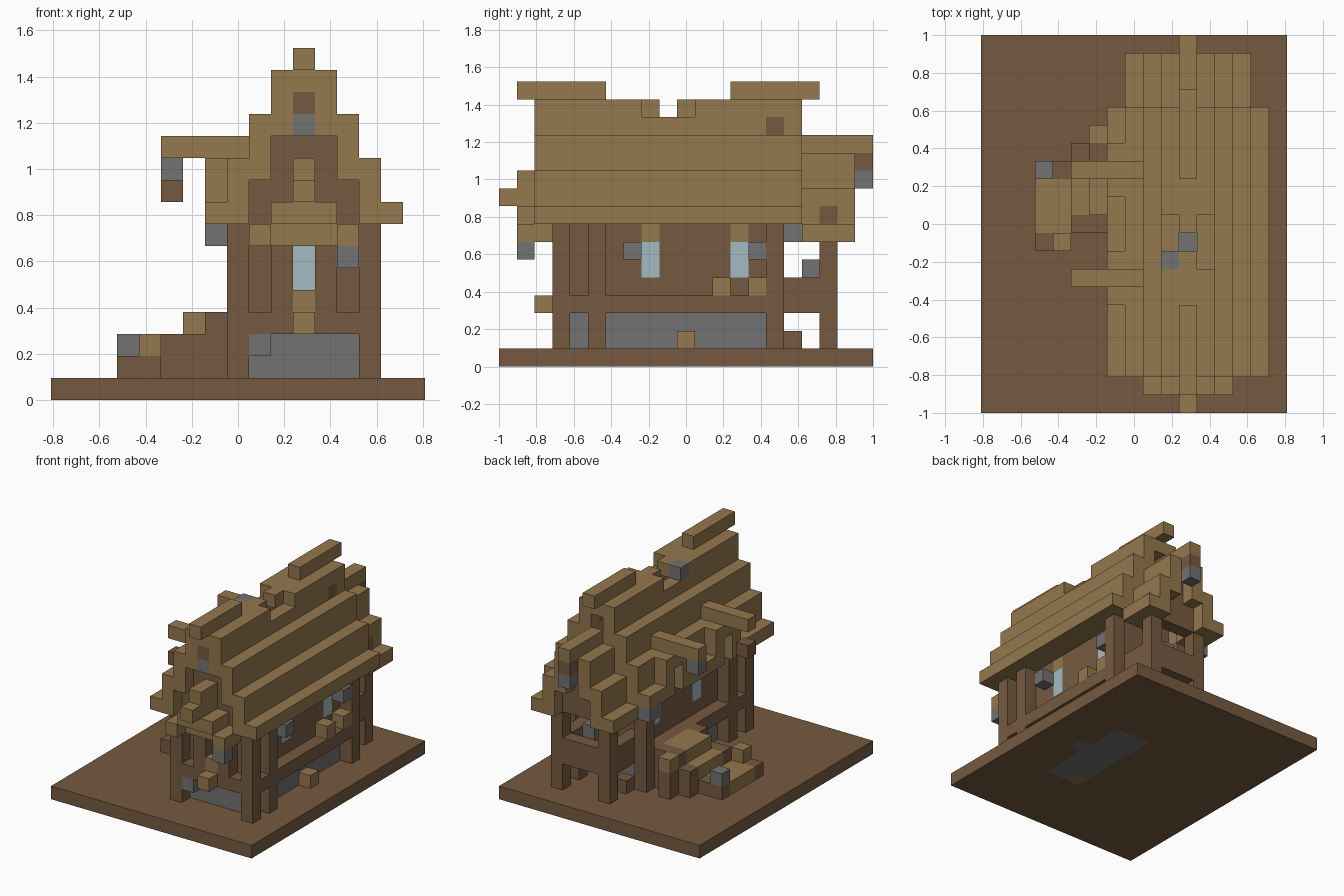
import bpy, bmesh
from mathutils import Vector

if "Cube" in bpy.data.objects:
    bpy.data.objects.remove(bpy.data.objects["Cube"])

U = 2 / 21                      # block size
NX, NY = 17, 21                 # base size in blocks
CX = 11                         # column of the roof ridge
COLOURS = {
    "brown_timber": (0.181, 0.102, 0.051),
    "tan_planks": (0.296, 0.188, 0.076),
    "grey_stone": (0.170, 0.170, 0.170),
    "pale_glass": (0.361, 0.497, 0.552),
}
BROWN, TAN, STONE, GLASS = range(4)
materials = []
for name, rgb in COLOURS.items():
    m = bpy.data.materials.new(name)
    m.use_nodes = True
    m.diffuse_color = (*rgb, 1)
    m.node_tree.nodes["Principled BSDF"].inputs["Base Color"].default_value = (*rgb, 1)
    materials.append(m)

cells = {}                      # block position -> (part, colour)


def span(v):
    return range(v[0], v[1] + 1) if isinstance(v, tuple) else (v,)


def fill(part, colour, x, y, z):
    """Fill a run of blocks; each range is one index or (first, last)."""
    for i in span(x):
        for j in span(y):
            for k in span(z):
                cells[i, j, k] = (part, colour)


def both(part, colour, off, y, z):
    """Fill mirrored blocks on both sides of the ridge."""
    for s in (-1, 1):
        fill(part, colour, CX + s * off, y, z)


def clear(x, y, z):
    for i in span(x):
        for j in span(y):
            for k in span(z):
                cells.pop((i, j, k), None)


# Base with the sunken stone floor
fill("base", BROWN, (0, NX - 1), (0, NY - 1), 0)
fill("floor", STONE, (10, 12), (6, 13), 0)
fill("floor", STONE, 13, 10, 0)
fill("floor", TAN, 10, 6, 0)

# Stone foundation and timber walls
for y in (4, 14):
    fill("foundation", STONE, (9, 13), y, (1, 2))
    fill("walls", BROWN, (9, 13), y, (3, 7))
both("foundation", STONE, 2, (4, 14), (1, 2))
both("walls", BROWN, 2, (4, 14), (3, 7))
fill("foundation", STONE, 9, 3, 2)

# Posts and rails
for y in (3, 5, 15):
    both("posts", BROWN, 3, y, (1, 7))
both("rails", BROWN, 3, (4, 14), 3)
fill("rails", BROWN, (9, 13), 3, 3)
both("posts", BROWN, 1, 3, (3, 6))

# Gable walls
for y in (3, 14):
    fill("gable_walls", BROWN, (9, 13), y, (7, 9))
    fill("gable_walls", BROWN, (10, 12), y, (10, 11))
    fill("gable_walls", BROWN, CX, y, (12, 13))

# Windows
for y in (8, 13):
    both("windows", GLASS, 2, y, (5, 6))
    both("window_heads", TAN, 2, y, 7)
clear(CX, 3, (5, 6))
fill("windows", GLASS, CX, 4, (5, 6))
fill("window_sill", TAN, CX, 3, 4)
fill("window_box", TAN, CX, 2, 3)

# Side lanterns and boxes
for y in (7, 14):
    fill("side_lanterns", STONE, 14, y, 6)
for y in (12, 14):
    fill("side_boxes", TAN, 14, y, 4)
fill("side_boxes", TAN, 14, 10, 1)

# Main stepped roof
for off, z in ((0, 14), (1, (12, 14)), (2, (10, 12)), (3, (8, 10)), (4, 8)):
    both("main_roof", TAN, off, (2, 16), z)
for y in ((1, 5), (13, 17)):
    fill("ridge_beam", TAN, CX, y, 15)
fill("main_roof", BROWN, 12, 15, 13)

# Broken ridge with a stone cap
clear((10, 12), 9, 14)
clear(12, (8, 10), 14)
clear(10, 10, 14)
fill("ridge_stone", STONE, 10, 8, 14)

# Front gable lantern
fill("front_lantern", BROWN, CX, 2, 13)
fill("front_lantern", STONE, CX, 2, 12)

# Front hood
both("front_hood", TAN, 2, (1, 2), 7)
fill("front_hood", TAN, (10, 12), 2, 7)
fill("front_hood", TAN, (10, 12), (1, 2), 8)
fill("front_hood", TAN, CX, (1, 2), (9, 10))
fill("front_hood", TAN, CX, 0, 9)
fill("hood_lantern", STONE, 13, 1, 6)

# Rear lean-to
for off, z in ((0, (11, 12)), (1, (9, 11)), (2, (7, 9)), (3, 7)):
    both("rear_roof", TAN, off, (17, 19), z)
fill("rear_roof", TAN, CX, 20, 12)
fill("rear_roof", BROWN, 13, 18, 8)
fill("rear_gable", BROWN, (10, 12), 18, (7, 8))
fill("rear_gable", BROWN, CX, 18, (9, 10))
both("rear_posts", BROWN, 2, 18, (1, 6))
both("rear_rails", BROWN, 2, (15, 17), (3, 4))
fill("rear_rails", BROWN, (10, 12), 18, (3, 4))
both("rear_rails", BROWN, 2, 16, 1)
fill("rear_lantern", BROWN, CX, 20, 11)
fill("rear_lantern", STONE, CX, 20, 10)
fill("rear_lantern", STONE, CX, 17, 5)

# Dormers on the right side
for y in (7, 13):
    clear(7, y, 8)
    for side in (y - 1, y + 1):
        fill("dormers", TAN, 7, side, (8, 10))
    fill("dormers", TAN, 7, y, 10)
    fill("dormer_beams", TAN, (5, 8), y, 11)
fill("dormer_lanterns", BROWN, 5, 7, 9)
fill("dormer_lanterns", STONE, 5, 13, 10)
fill("eave_lantern", STONE, 7, 16, 7)

# Porch and steps
fill("porch", BROWN, (6, 7), (10, 14), (1, 2))
fill("porch", BROWN, 6, 15, (1, 2))
fill("porch", BROWN, 7, (10, 14), 3)
fill("porch", TAN, (6, 7), (11, 13), 3)
fill("porch", BROWN, 6, 14, 3)
fill("porch", TAN, 6, 15, 3)
fill("steps", BROWN, 5, (10, 14), (1, 2))
fill("steps", TAN, 5, (11, 13), 2)
fill("steps", BROWN, (3, 4), (9, 13), 1)
fill("steps", TAN, (3, 4), (10, 12), 1)
fill("step_blocks", TAN, 4, 9, 2)
fill("step_blocks", STONE, 3, 13, 2)


# Build one mesh per part from its exposed block faces
def exposed_faces(part):
    for pos, (owner, colour) in cells.items():
        if owner != part:
            continue
        for axis in range(3):
            for sign in (-1, 1):
                step = Vector((0, 0, 0))
                step[axis] = sign
                near = tuple(int(p + s) for p, s in zip(pos, step))
                if near not in cells:
                    yield Vector(pos), axis, sign, step, colour


def build(part):
    bm = bmesh.new()
    origin = Vector((NX / 2, NY / 2, 0))
    half = Vector((0.5, 0.5, 0.5))
    for pos, axis, sign, step, colour in exposed_faces(part):
        a, b = Vector((0, 0, 0)), Vector((0, 0, 0))
        a[(axis + 1) % 3] = 0.5
        b[(axis + 2) % 3] = 0.5 * sign
        mid = pos + half + step / 2 - origin
        corners = (mid - a - b, mid + a - b, mid + a + b, mid - a + b)
        face = bm.faces.new([bm.verts.new(c * U) for c in corners])
        face.material_index = colour
    bmesh.ops.remove_doubles(bm, verts=bm.verts, dist=U / 100)
    bmesh.ops.dissolve_limit(bm, angle_limit=0.01, verts=bm.verts, edges=bm.edges,
                             delimit={'MATERIAL'})
    mesh = bpy.data.meshes.new(part)
    bm.to_mesh(mesh)
    bm.free()
    for m in materials:
        mesh.materials.append(m)
    bpy.context.collection.objects.link(bpy.data.objects.new(part, mesh))


for part in dict.fromkeys(owner for owner, colour in cells.values()):
    build(part)
